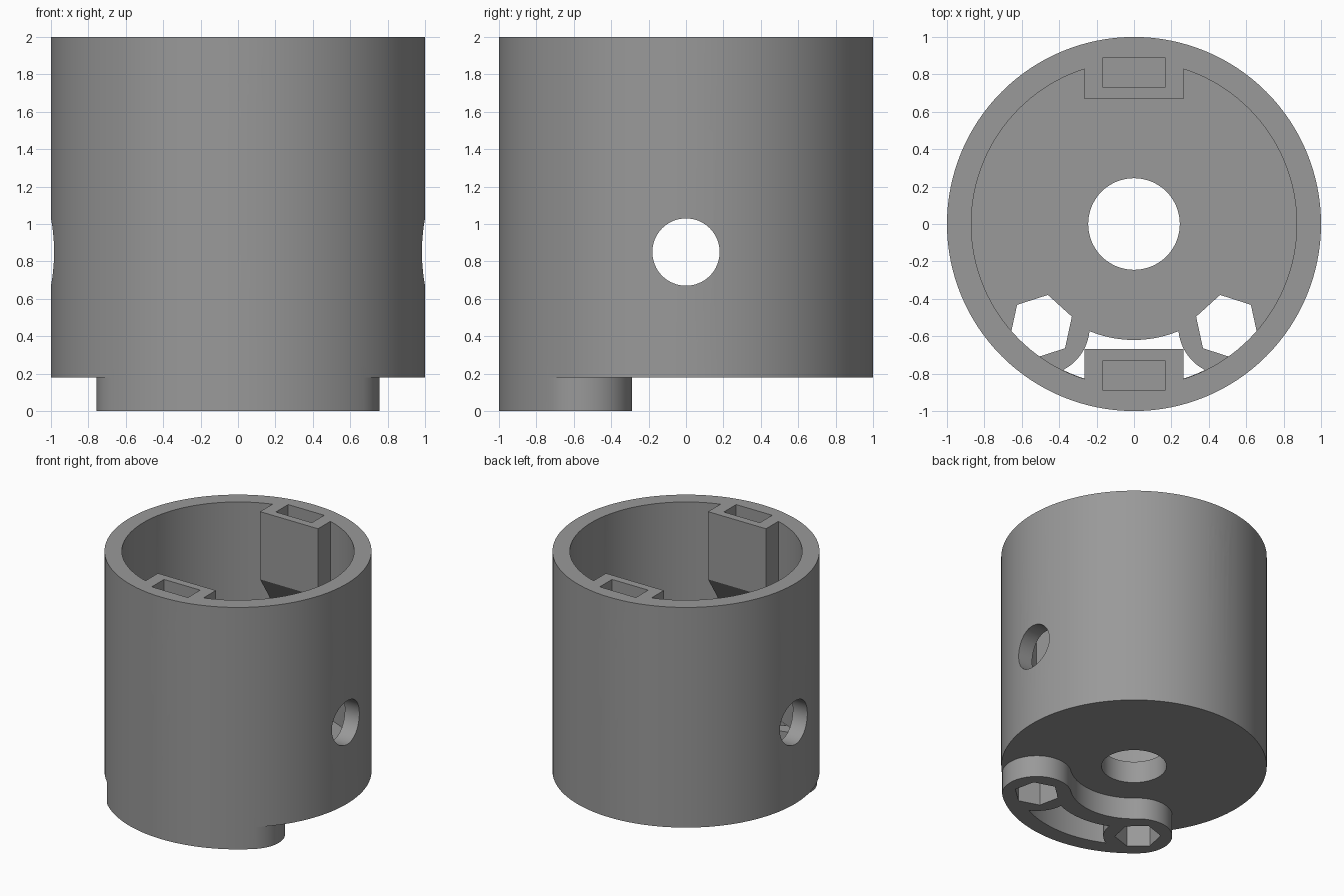
import bpy, bmesh, math
from mathutils import Matrix

if "Cube" in bpy.data.objects:
    bpy.data.objects.remove(bpy.data.objects["Cube"])

SEG = 128
STEP = 2 * math.pi / SEG
BOSS_A = 15 * STEP          # boss angle away from the front direction
BOSS_D, BOSS_R = 0.74, 0.26
FLOOR_Z, FOOT_Z = 0.36, 0.18
INNER_R = 0.87


def polar(r, a, c=(0, 0)):
    """Point at angle a measured from the front (-y) direction."""
    return (c[0] + r * math.sin(a), c[1] - r * math.cos(a))


def prism(name, outline, lo, hi, matrix=None):
    """Extrude a 2D outline from lo to hi along local z."""
    bm = bmesh.new()
    face = bm.faces.new([bm.verts.new((x, y, lo)) for x, y in outline])
    ext = bmesh.ops.extrude_face_region(bm, geom=[face])
    for v in ext["geom"]:
        if isinstance(v, bmesh.types.BMVert):
            v.co.z = hi
    bmesh.ops.recalc_face_normals(bm, faces=bm.faces)
    if matrix:
        bm.transform(matrix)
    mesh = bpy.data.meshes.new(name)
    bm.to_mesh(mesh)
    bm.free()
    obj = bpy.data.objects.new(name, mesh)
    bpy.context.collection.objects.link(obj)
    return obj


def disc(r, n=SEG):
    return [polar(r, i * 2 * math.pi / n) for i in range(n)]


def box(x, y0, y1):
    return [(-x, y0), (x, y0), (x, y1), (-x, y1)]


def combine(target, tool, operation):
    """Apply an exact boolean and discard the tool."""
    mod = target.modifiers.new("cut", "BOOLEAN")
    mod.operation, mod.solver, mod.object = operation, "EXACT", tool
    bpy.context.view_layer.objects.active = target
    bpy.ops.object.modifier_apply(modifier=mod.name)
    bpy.data.objects.remove(tool)


# Cup wall
cup = prism("cup_housing", disc(1), FOOT_Z, 2)

# Curved foot: an arc-shaped bar with round ends
N = 32
foot = [polar(1, k * STEP) for k in range(-15, 16)]
right = polar(BOSS_D, BOSS_A)
left = polar(BOSS_D, -BOSS_A)
foot += [polar(BOSS_R, BOSS_A + math.pi * i / N, right) for i in range(1, N)]
foot += [polar(BOSS_D - BOSS_R, k * STEP) for k in range(15, -16, -1)]
foot += [polar(BOSS_R, -BOSS_A + math.pi + math.pi * i / N, left) for i in range(1, N)]
combine(cup, prism("foot", foot, 0, 0.27), "UNION")

# Cavity and centre hole
combine(cup, prism("cavity", disc(INNER_R), FLOOR_Z, 2.2), "DIFFERENCE")
combine(cup, prism("centre_hole", disc(0.245, 64), 0.1, 0.6), "DIFFERENCE")

# Screw blocks on the front and back walls, with sloped undersides and pockets
TO_X = Matrix(((0, 0, 1, 0), (1, 0, 0, 0), (0, 1, 0, 0), (0, 0, 0, 1)))
for s in (-1, 1):
    side = [(0.667, 2), (0.93, 2), (0.93, 1.03), (0.667, 1.44)]
    combine(cup, prism("block", [(s * y, z) for y, z in side], -0.265, 0.265, TO_X), "UNION")
for s in (-1, 1):
    combine(cup, prism("pocket", box(0.165, s * 0.81 - 0.08, s * 0.81 + 0.08), 1.53, 2.2), "DIFFERENCE")

# Screw holes along y and large side holes along x
TO_Y = Matrix(((1, 0, 0, 0), (0, 0, 1, 0), (0, 1, 0, 0), (0, 0, 0, 1)))
screw = [(x, y + 1.67) for x, y in disc(0.1, 48)]
combine(cup, prism("screw_hole", screw, -1.2, 1.2, TO_Y), "DIFFERENCE")
port = [(x, y + 0.85) for x, y in disc(0.18, 64)]
combine(cup, prism("side_hole", port, -1.2, 1.2, TO_X), "DIFFERENCE")

# Hexagonal nut holes through foot and floor
for a in (-BOSS_A, BOSS_A):
    nut = [polar(0.173, a + math.radians(30 + 60 * i), polar(BOSS_D, a)) for i in range(6)]
    combine(cup, prism("nut_hole", nut, -0.1, FLOOR_Z + 0.001), "DIFFERENCE")

# Curved slot between the round ends
R0, R1 = 0.62, 0.868


def slot_angle(r):
    return BOSS_A - math.acos((r * r + BOSS_D ** 2 - BOSS_R ** 2) / (2 * r * BOSS_D))


def arc(r, a0, a1, n=24):
    return [polar(r, a0 + (a1 - a0) * i / n) for i in range(n + 1)]


radii = [R0 + (R1 - R0) * i / 16 for i in range(1, 16)]
slot = arc(R0, -slot_angle(R0), slot_angle(R0))
slot += [polar(r, slot_angle(r)) for r in radii]
slot += arc(R1, slot_angle(R1), -slot_angle(R1))
slot += [polar(r, -slot_angle(r)) for r in reversed(radii)]
combine(cup, prism("slot", slot, -0.1, FLOOR_Z + 0.001), "DIFFERENCE")

# Grey finish
grey = bpy.data.materials.new("grey")
grey.diffuse_color = (0.32, 0.32, 0.32, 1)
grey.use_nodes = True
grey.node_tree.nodes["Principled BSDF"].inputs["Base Color"].default_value = grey.diffuse_color
cup.data.materials.clear()
cup.data.materials.append(grey)
bpy.context.view_layer.objects.active = cup
cup.select_set(True)
bpy.ops.object.shade_smooth_by_angle(angle=math.radians(30))
